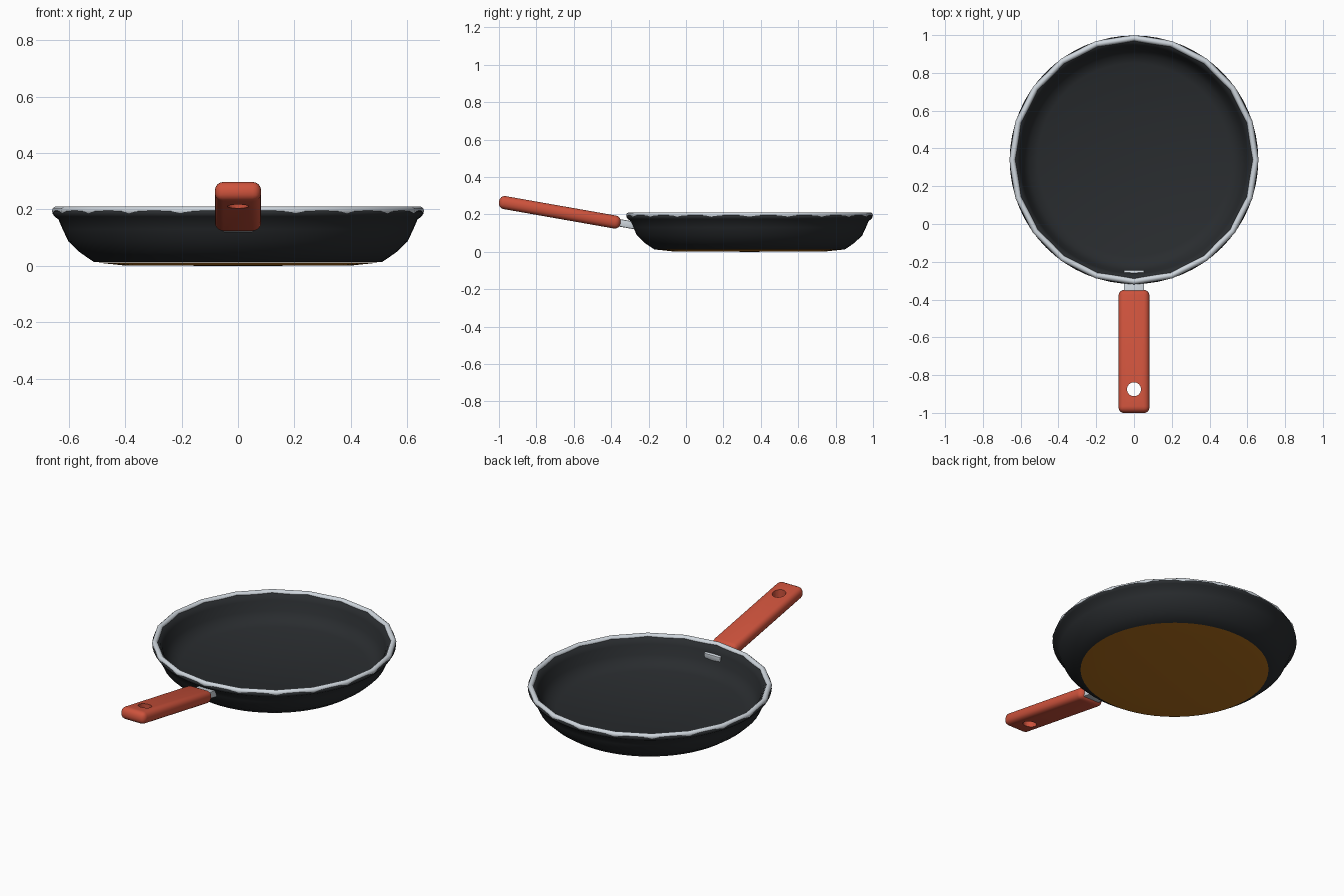
import bpy, bmesh, math
from mathutils import Vector

if "Cube" in bpy.data.objects:
    bpy.data.objects.remove(bpy.data.objects["Cube"])

PAN_Y = 0.34            # centre of the pan
TILT = math.radians(-10)


def material(name, rgb):
    m = bpy.data.materials.new(name)
    m.diffuse_color = (*rgb, 1)
    m.use_nodes = True
    m.node_tree.nodes["Principled BSDF"].inputs["Base Color"].default_value = m.diffuse_color
    return m


DARK = material("dark_coating", (0.022, 0.025, 0.028))
STEEL = material("steel", (0.62, 0.67, 0.72))
RED = material("red_grip", (0.61, 0.085, 0.045))
COPPER = material("copper", (0.45, 0.16, 0.012))


def finish(ob, name, mat, angle):
    ob.name = ob.data.name = name
    ob.data.materials.append(mat)
    bpy.ops.object.select_all(action='DESELECT')
    ob.select_set(True)
    bpy.context.view_layer.objects.active = ob
    bpy.ops.object.shade_smooth_by_angle(angle=math.radians(angle))
    return ob


def lathe(name, profile, mat, steps=64, angle=60):
    bm = bmesh.new()
    verts = [bm.verts.new((r, 0, z)) for r, z in profile]
    edges = [bm.edges.new(p) for p in zip(verts, verts[1:])]
    bmesh.ops.spin(bm, geom=verts + edges, cent=(0, 0, 0), axis=(0, 0, 1),
                   angle=math.tau, steps=steps, use_merge=True)
    bmesh.ops.remove_doubles(bm, verts=bm.verts, dist=1e-5)
    bmesh.ops.recalc_face_normals(bm, faces=bm.faces)
    me = bpy.data.meshes.new(name)
    bm.to_mesh(me)
    bm.free()
    ob = bpy.data.objects.new(name, me)
    bpy.context.collection.objects.link(ob)
    ob.location.y = PAN_Y
    return finish(ob, name, mat, angle)


def rounded_box(name, centre, size, radius, segments, mat):
    bpy.ops.mesh.primitive_cube_add(size=1, location=centre, rotation=(TILT, 0, 0))
    ob = bpy.context.object
    ob.scale = size
    bpy.ops.object.transform_apply(location=False, rotation=False, scale=True)
    bev = ob.modifiers.new("bevel", 'BEVEL')
    bev.width, bev.segments = radius, segments
    bpy.ops.object.modifier_apply(modifier="bevel")
    return finish(ob, name, mat, 40)


# Pan body: outside wall, lip, inside wall and floor
lathe("pan_body", [
    (0, 0.013), (0.51, 0.013), (0.56, 0.047), (0.602, 0.087), (0.622, 0.13),
    (0.637, 0.165), (0.651, 0.175), (0.658, 0.186), (0.655, 0.195),
    (0.635, 0.2), (0.615, 0.193), (0.601, 0.165), (0.586, 0.11),
    (0.557, 0.07), (0.51, 0.05), (0, 0.045)], DARK)

# Copper base plate
lathe("base_plate", [(0, 0), (0.4, 0.001), (0.507, 0.0125), (0, 0.0125)], COPPER)

# Steel rim with its twenty straight sections
bpy.ops.mesh.primitive_torus_add(major_segments=20, minor_segments=10,
                                 major_radius=0.644, minor_radius=0.016,
                                 location=(0, PAN_Y, 0.195))
finish(bpy.context.object, "rim", STEEL, 50)

# Steel neck running through the pan wall into the grip
axis = Vector((0, math.cos(TILT), math.sin(TILT)))
grip_centre = Vector((0, -0.675, 0.211))
rounded_box("handle_neck", grip_centre + axis * 0.355, (0.108, 0.16, 0.04), 0.006, 2, STEEL)

# Red grip with a hanging hole
grip = rounded_box("handle_grip", grip_centre, (0.164, 0.66, 0.07), 0.03, 4, RED)
bpy.ops.mesh.primitive_cylinder_add(vertices=32, radius=0.037, depth=0.4,
                                    location=(0, -0.875, 0.24))
cutter = bpy.context.object
cutter.name = "hole_cutter"
cutter.hide_render = True
cut = grip.modifiers.new("hole", 'BOOLEAN')
cut.operation, cut.solver, cut.object = 'DIFFERENCE', 'EXACT', cutter
bpy.context.view_layer.objects.active = grip
bpy.ops.object.modifier_apply(modifier="hole")
bpy.data.objects.remove(cutter)
finish(grip, "handle_grip", RED, 40)
grip.data.materials.clear()
grip.data.materials.append(RED)
for poly in grip.data.polygons:
    poly.material_index = 0
